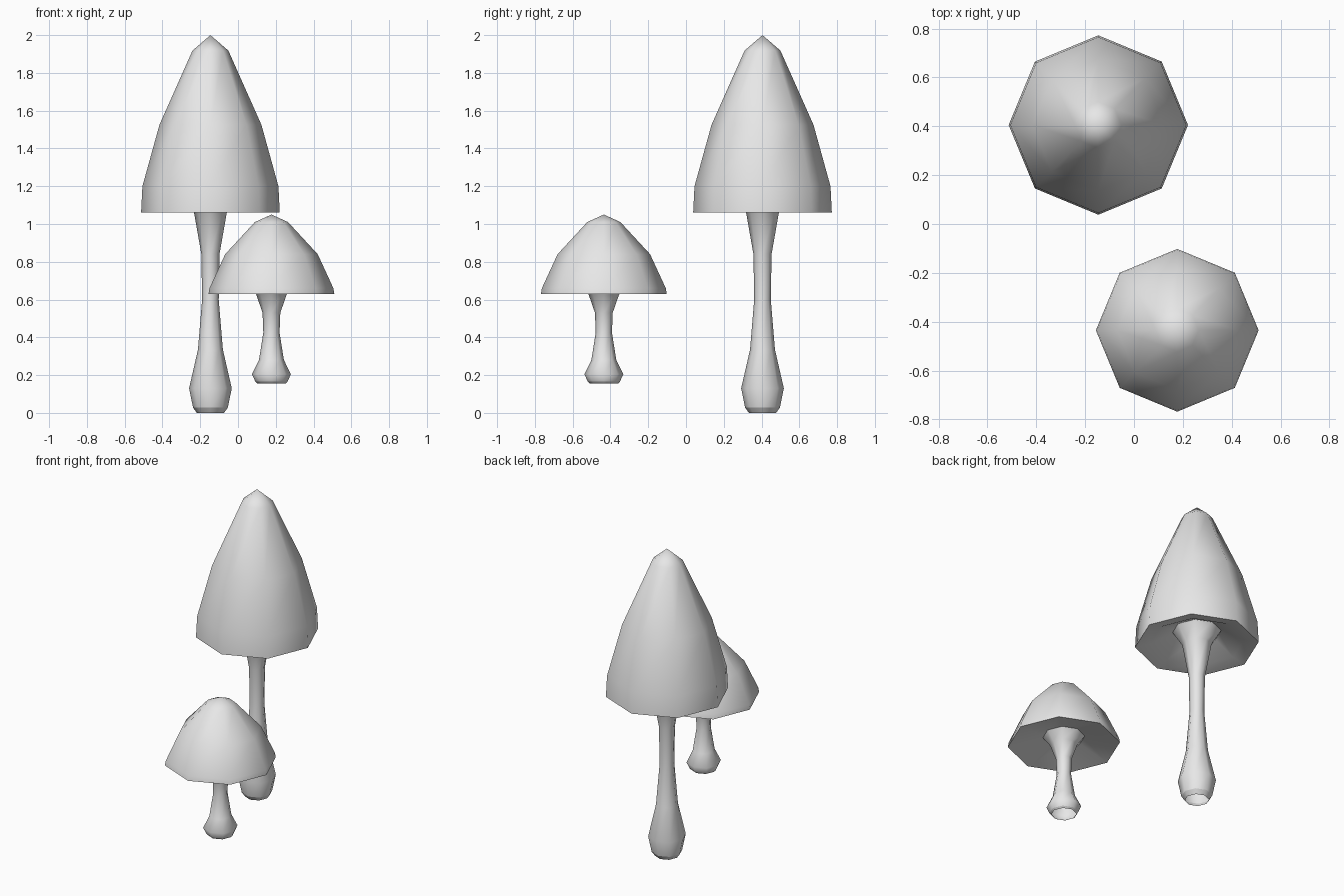
import bpy, bmesh, math

cube = bpy.data.objects.get("Cube")
if cube:
    bpy.data.objects.remove(cube, do_unlink=True)

SIDES = 8

grey = bpy.data.materials.new("pale_grey")
grey.use_nodes = True
grey.diffuse_color = (0.8, 0.8, 0.8, 1)
grey.node_tree.nodes["Principled BSDF"].inputs["Base Color"].default_value = (0.8, 0.8, 0.8, 1)


def lathe(name, centre, profile, sharp=()):
    """Revolve (radius, z) points into an eight-sided smooth shell; sharp lists hard rings."""
    bm = bmesh.new()
    rings = []
    for r, z in profile:
        count = SIDES if r > 0 else 1
        rings.append([bm.verts.new((r * math.cos(math.tau * i / SIDES),
                                    r * math.sin(math.tau * i / SIDES), z))
                      for i in range(count)])
    for low, high in zip(rings, rings[1:]):
        for i in range(SIDES):
            j = (i + 1) % SIDES
            if len(high) == 1:
                bm.faces.new((low[i], low[j], high[0]))
            else:
                bm.faces.new((low[i], low[j], high[j], high[i]))
    for face in bm.faces:
        face.smooth = True
    for k in sharp:
        for i in range(SIDES):
            bm.edges.get((rings[k][i], rings[k][(i + 1) % SIDES])).smooth = False
    mesh = bpy.data.meshes.new(name)
    bm.to_mesh(mesh)
    bm.free()
    mesh.materials.append(grey)
    obj = bpy.data.objects.new(name, mesh)
    obj.location = (*centre, 0)
    bpy.context.collection.objects.link(obj)
    return obj


# Tall mushroom: cap with hollow underside, stem open at the foot
tall = (-0.146, 0.405)
lathe("tall_cap", tall,
      [(0.11, 1.17), (0.28, 1.08), (0.367, 1.062), (0.36, 1.2),
       (0.27, 1.525), (0.095, 1.918), (0, 2.0)], sharp=(2,))
lathe("tall_stem", tall,
      [(0.072, 0), (0.092, 0.028), (0.113, 0.13), (0.066, 0.335), (0.044, 0.6),
       (0.048, 0.84), (0.087, 1.062), (0.15, 1.16)], sharp=(1,))

# Short mushroom, floating a little higher
short = (0.177, -0.435)
lathe("short_cap", short,
      [(0.1, 0.69), (0.333, 0.63), (0.328, 0.66), (0.245, 0.84),
       (0.088, 1.01), (0, 1.05)], sharp=(1,))
lathe("short_stem", short,
      [(0.075, 0.155), (0.085, 0.165), (0.103, 0.205), (0.066, 0.28), (0.043, 0.425),
       (0.047, 0.53), (0.08, 0.625), (0.13, 0.69)], sharp=(1,))
